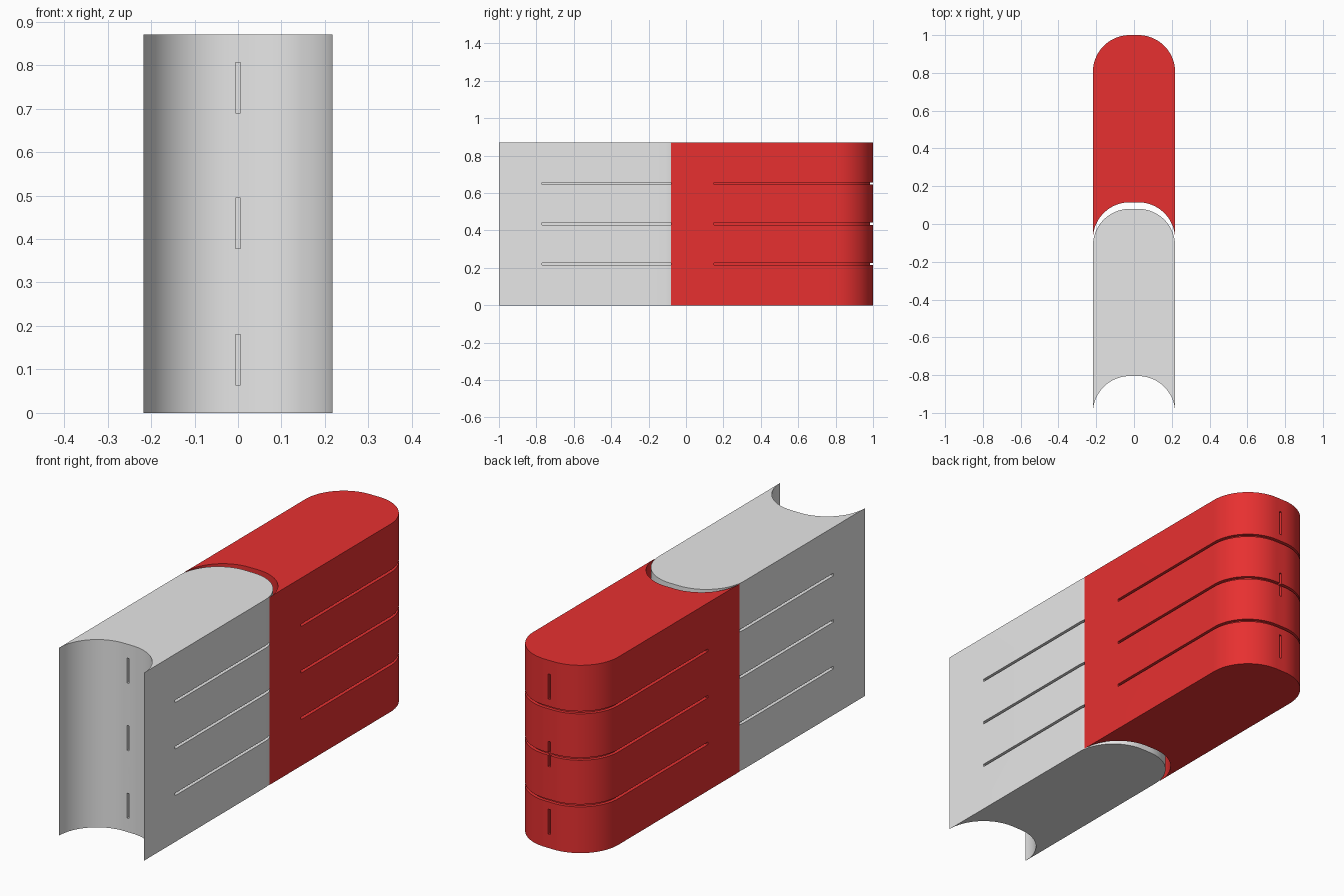
import bpy, bmesh, math

if "Cube" in bpy.data.objects:
    bpy.data.objects.remove(bpy.data.objects["Cube"])

W, H, R = 0.2175, 0.87, 0.195      # half width, height, corner radius
LENGTH, STEP = 1.08, 0.92          # block length, spacing of the two blocks
GROOVES = (0.22, 0.436, 0.651)
SLOTS = (0.122, 0.436, 0.748)
GAP, DEPTH = 0.012, 0.015


def material(name, rgb):
    m = bpy.data.materials.new(name)
    m.diffuse_color = (*rgb, 1)
    m.use_nodes = True
    m.node_tree.nodes["Principled BSDF"].inputs["Base Color"].default_value = m.diffuse_color
    return m


def arc(base, off=0.0, n=28):
    """Rounded end from right side to left side, bulging towards +y."""
    pts = []
    for cx, a0 in ((W - R, 0.0), (R - W, math.pi / 2)):
        for i in range(n + 1):
            a = a0 + math.pi / 2 * i / n
            pts.append((cx + (R + off) * math.cos(a), base + (R + off) * math.sin(a)))
    return pts


def prism(bm, pts, z0, z1):
    face = bm.faces.new([bm.verts.new((x, y, z0)) for x, y in pts])
    ext = bmesh.ops.extrude_face_region(bm, geom=[face])
    bmesh.ops.translate(bm, vec=(0, 0, z1 - z0),
                        verts=[v for v in ext['geom'] if isinstance(v, bmesh.types.BMVert)])


def finish(name, bm, mat=None):
    bmesh.ops.recalc_face_normals(bm, faces=bm.faces)
    me = bpy.data.meshes.new(name)
    bm.to_mesh(me)
    bm.free()
    ob = bpy.data.objects.new(name, me)
    bpy.context.collection.objects.link(ob)
    if mat:
        me.materials.append(mat)
    return ob


def block(name, y0, mat):
    back = y0 + LENGTH - R
    # body: convex rounded back, matching concave front
    bm = bmesh.new()
    prism(bm, arc(back) + arc(y0)[::-1], 0, H)
    body = finish(name, bm, mat)

    # U-shaped grooves around sides and back
    start = y0 + 0.23
    outer = [(W + 0.02, start)] + arc(back, 0.02) + [(-W - 0.02, start)]
    inner = [(W - DEPTH, start)] + arc(back, -DEPTH) + [(DEPTH - W, start)]
    bm = bmesh.new()
    for z in GROOVES:
        prism(bm, outer + inner[::-1], z - GAP / 2, z + GAP / 2)
    grooves = finish(name + "_groove_cutter", bm, mat)

    # short upright slots, in the hollow front and the round back
    bm = bmesh.new()
    for z in SLOTS:
        for a, b in ((y0 + R - 0.02, y0 + R + DEPTH), (back + R - DEPTH, back + R + 0.02)):
            g = GAP / 2
            prism(bm, [(-g, a), (g, a), (g, b), (-g, b)], z - 0.058, z + 0.058)
    slots = finish(name + "_slot_cutter", bm, mat)

    for cutter in (grooves, slots):
        mod = body.modifiers.new("cut", 'BOOLEAN')
        mod.operation, mod.solver, mod.object = 'DIFFERENCE', 'EXACT', cutter
    bpy.ops.object.select_all(action='DESELECT')
    bpy.context.view_layer.objects.active = body
    body.select_set(True)
    for mod in list(body.modifiers):
        bpy.ops.object.modifier_apply(modifier=mod.name)
    for cutter in (grooves, slots):
        bpy.data.objects.remove(cutter)
    bpy.ops.object.shade_smooth_by_angle(angle=math.radians(30))


block("front_block", -1.0, material("light_grey", (0.8, 0.8, 0.8)))
block("back_block", -1.0 + STEP, material("red", (0.8, 0.03, 0.03)))
